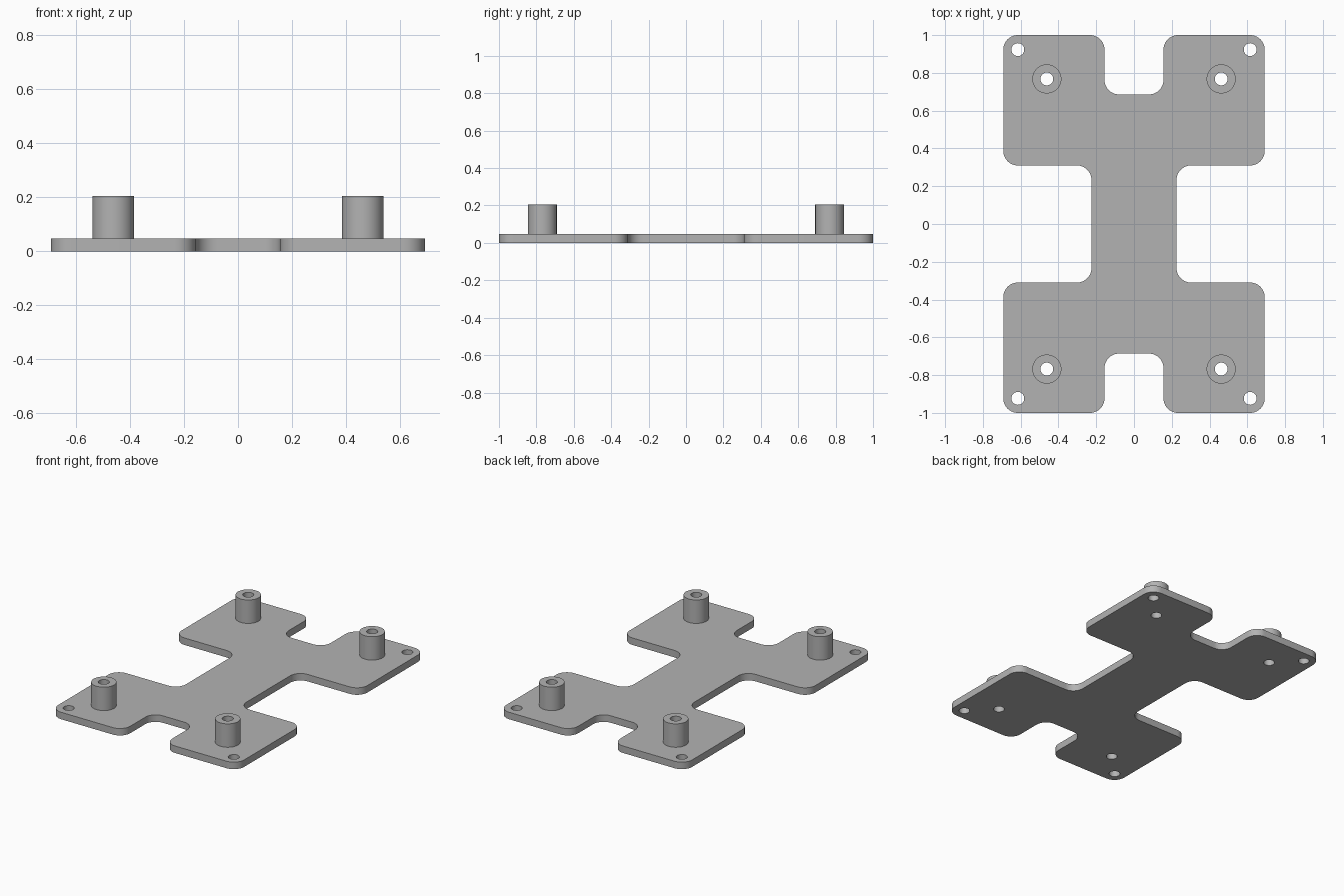
import bpy, bmesh
from math import cos, sin, tau, radians
from mathutils import Vector

PLATE_T = 0.047
TOP = 0.2045
FILLET = 0.077
HOLE_R = 0.034
STANDOFF_R = 0.077
CORNER_HOLE = (0.615, 0.923)
STANDOFF = (0.4615, 0.768)

if "Cube" in bpy.data.objects:
    bpy.data.objects.remove(bpy.data.objects["Cube"])

grey = bpy.data.materials.new("mid grey")
grey.use_nodes = True
grey.diffuse_color = (0.45, 0.45, 0.45, 1)
grey.node_tree.nodes["Principled BSDF"].inputs["Base Color"].default_value = (0.45, 0.45, 0.45, 1)


def circle(cx, cy, r, n=48):
    return [(cx + r * cos(tau * i / n), cy + r * sin(tau * i / n)) for i in range(n)]


def four(pos):
    """Mirror a position into all four quadrants."""
    return [(sx * pos[0], sy * pos[1]) for sx in (1, -1) for sy in (1, -1)]


def rounded(points, r, steps=10):
    """Round every right-angled corner of an outline, convex or concave."""
    out = []
    for i, p in enumerate(points):
        p = Vector(p)
        a = (Vector(points[i - 1]) - p).normalized() * r
        b = (Vector(points[(i + 1) % len(points)]) - p).normalized() * r
        for k in range(steps + 1):
            t = tau / 4 * k / steps
            out.append(p + a * (1 - sin(t)) + b * (1 - cos(t)))
    return out


def extruded(name, loops, z0, z1):
    """Solid from a filled outline; the inner loops become through holes."""
    curve = bpy.data.curves.new(name + "_profile", 'CURVE')
    curve.dimensions = '2D'
    curve.fill_mode = 'BOTH'
    curve.extrude = (z1 - z0) / 2
    for loop in loops:
        spline = curve.splines.new('POLY')
        spline.points.add(len(loop) - 1)
        for point, (x, y) in zip(spline.points, loop):
            point.co = (x, y, 0, 1)
        spline.use_cyclic_u = True
    helper = bpy.data.objects.new(name + "_profile", curve)
    bm = bmesh.new()
    bm.from_mesh(helper.to_mesh())
    helper.to_mesh_clear()
    bpy.data.objects.remove(helper)
    bpy.data.curves.remove(curve)

    # weld the caps to the walls
    bmesh.ops.remove_doubles(bm, verts=bm.verts, dist=1e-5)
    bmesh.ops.recalc_face_normals(bm, faces=bm.faces)
    bmesh.ops.translate(bm, verts=bm.verts, vec=(0, 0, (z0 + z1) / 2))
    mesh = bpy.data.meshes.new(name)
    bm.to_mesh(mesh)
    bm.free()
    mesh.materials.clear()
    mesh.materials.append(grey)
    obj = bpy.data.objects.new(name, mesh)
    bpy.context.collection.objects.link(obj)
    bpy.ops.object.select_all(action='DESELECT')
    obj.select_set(True)
    bpy.context.view_layer.objects.active = obj
    bpy.ops.object.shade_smooth_by_angle(angle=radians(30))
    return obj


# Base plate: one quarter of the outline, mirrored in y and then in x
quarter = [(0.225, 0.31), (0.692, 0.31), (0.692, 1.0), (0.156, 1.0), (0.156, 0.686)]
right_half = [(x, -y) for x, y in reversed(quarter)] + quarter
outline = right_half + [(-x, y) for x, y in reversed(right_half)]
holes = [circle(x, y, HOLE_R) for x, y in four(CORNER_HOLE) + four(STANDOFF)]
extruded("base_plate", [rounded(outline, FILLET)] + holes, 0, PLATE_T)

# Hollow standoffs
for x, y in four(STANDOFF):
    name = "standoff_" + ("back" if y > 0 else "front") + ("_left" if x > 0 else "_right")
    extruded(name, [circle(x, y, STANDOFF_R), circle(x, y, HOLE_R)], PLATE_T, TOP)
